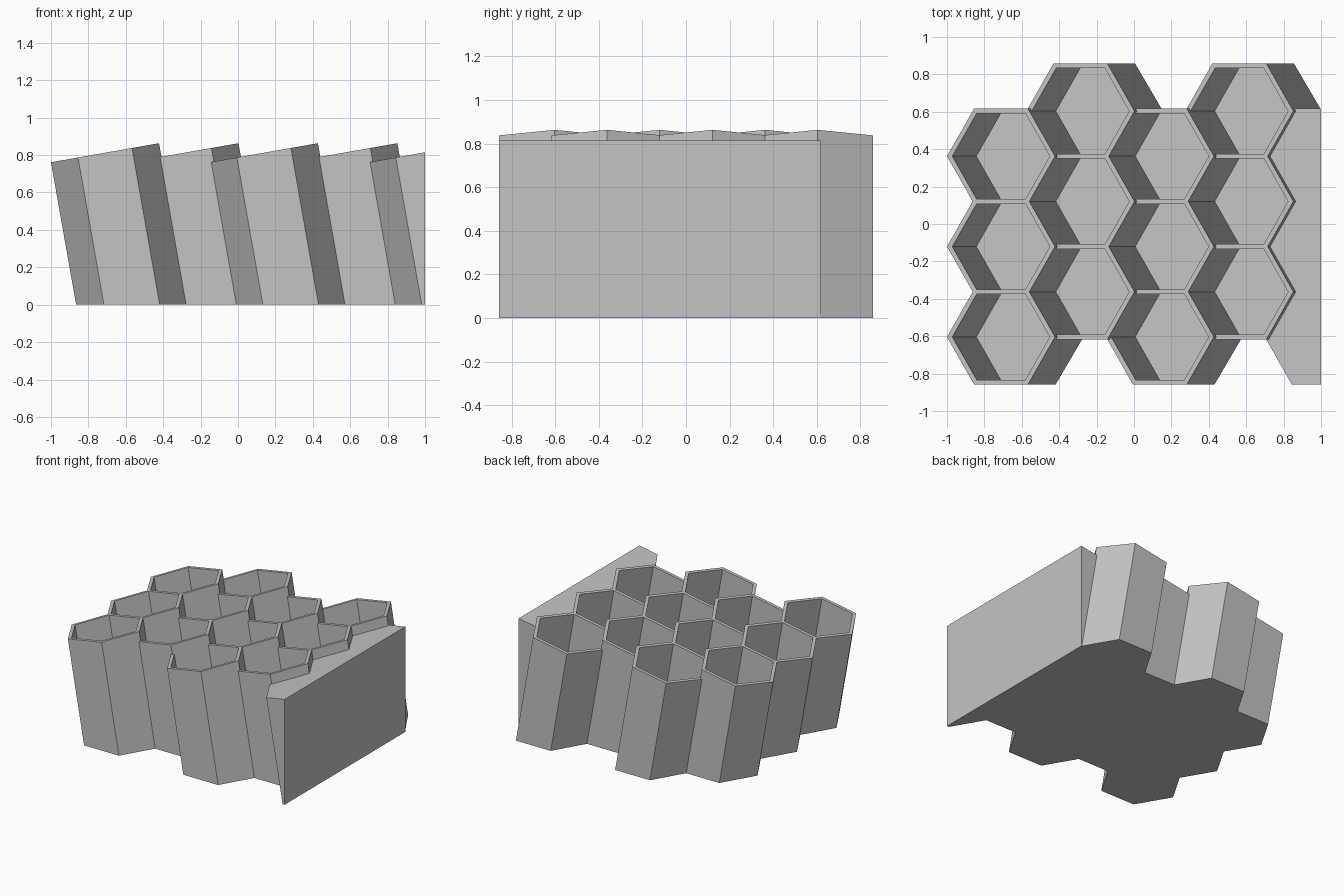
import bpy, bmesh
from math import cos, sin, pi, radians
from mathutils import Matrix, Vector

cube = bpy.data.objects.get("Cube")
if cube:
    bpy.data.objects.remove(cube, do_unlink=True)

TILT = radians(10)
PITCH = 0.483            # distance between neighbouring cell axes
WALL = 0.025
DEPTH = 0.74             # pocket depth along the leaning axis
R_OUT = (PITCH + WALL) / 2 / cos(pi / 6)
R_IN = (PITCH - WALL) / 2 / cos(pi / 6)
COLUMN_STEP = PITCH * cos(pi / 6) / cos(TILT)
FIRST_X, RIM_Z, END_X = -0.711, 0.8125, 1.0

GREY = (0.55, 0.55, 0.55, 1)
grey = bpy.data.materials.new("plain_grey")
grey.use_nodes = True
grey.diffuse_color = GREY
grey.node_tree.nodes["Principled BSDF"].inputs["Base Color"].default_value = GREY


def add_prism(bm, x, y, hollow):
    """Leaning hexagonal prism, optionally with a blind pocket in its top."""
    frame = Matrix.Translation((x, y, RIM_Z)) @ Matrix.Rotation(-TILT, 4, 'Y')
    sections = [(R_OUT, -1.1), (R_OUT, 0)]
    if hollow:
        sections += [(R_IN, 0), (R_IN, -DEPTH)]
    rings = [[bm.verts.new(frame @ Vector((r * cos(i * pi / 3), r * sin(i * pi / 3), z)))
              for i in range(6)] for r, z in sections]
    for low, high in zip(rings, rings[1:]):
        for i in range(6):
            j = (i + 1) % 6
            bm.faces.new((low[i], low[j], high[j], high[i]))
    bm.faces.new(rings[0][::-1])
    bm.faces.new(rings[-1])


def trim(bm, point, normal):
    """Cut away everything beyond a plane and close the cut."""
    bmesh.ops.bisect_plane(bm, geom=bm.verts[:] + bm.edges[:] + bm.faces[:], dist=1e-5,
                           plane_co=point, plane_no=normal, clear_outer=True)
    rim = [e for e in bm.edges if e.is_boundary]
    if rim:
        bmesh.ops.holes_fill(bm, edges=rim, sides=0)


def build(name, places, hollow):
    bm = bmesh.new()
    for x, y in places:
        add_prism(bm, x, y, hollow)
    trim(bm, (0, 0, 0), (0, 0, -1))
    trim(bm, (END_X, 0, 0), (1, 0, 0))
    bmesh.ops.recalc_face_normals(bm, faces=bm.faces[:])
    mesh = bpy.data.meshes.new(name)
    bm.to_mesh(mesh)
    bm.free()
    mesh.materials.append(grey)
    bpy.context.collection.objects.link(bpy.data.objects.new(name, mesh))


def row_centres(column):
    # every other column is shifted back by half a cell
    shift = PITCH / 4 if column % 2 else -PITCH / 4
    return [shift + k * PITCH for k in (-1, 0, 1)]


# Open cells: four staggered columns of three
for column in range(4):
    for row, y in enumerate(row_centres(column)):
        build(f"cell_{column + 1}_{row + 1}", [(FIRST_X + column * COLUMN_STEP, y)], True)

# Solid end block: a fifth column, cut flat on its outer side
build("end_block", [(FIRST_X + 4 * COLUMN_STEP, y) for y in row_centres(4)], False)
